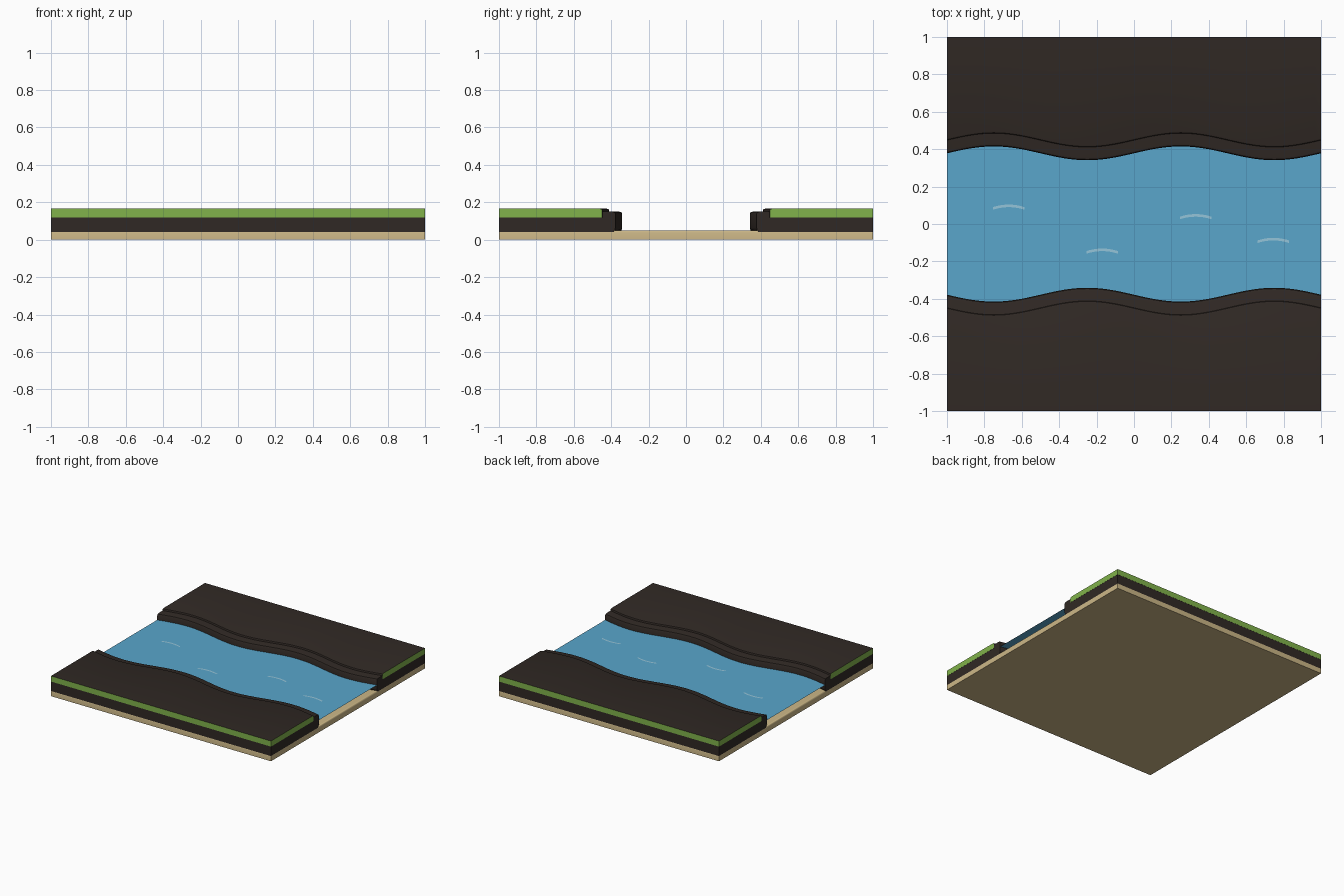
import bpy, bmesh, math

if "Cube" in bpy.data.objects:
    bpy.data.objects.remove(bpy.data.objects["Cube"])


def mat(name, rgb):
    m = bpy.data.materials.new(name)
    m.diffuse_color = (*rgb, 1)
    m.use_nodes = True
    m.node_tree.nodes["Principled BSDF"].inputs["Base Color"].default_value = m.diffuse_color
    return m


SAND = mat("sand", (0.60, 0.47, 0.24))
SOIL = mat("soil", (0.030, 0.022, 0.018))
GRASS = mat("grass", (0.22, 0.45, 0.07))
WATER = mat("water", (0.10, 0.38, 0.60))
FOAM = mat("foam", (0.30, 0.56, 0.70))


def finish(name, bm, mats, smooth=True):
    bmesh.ops.recalc_face_normals(bm, faces=bm.faces)
    me = bpy.data.meshes.new(name)
    bm.to_mesh(me)
    bm.free()
    ob = bpy.data.objects.new(name, me)
    bpy.context.collection.objects.link(ob)
    for m in mats:
        me.materials.append(m)
    if smooth:
        bpy.ops.object.select_all(action='DESELECT')
        ob.select_set(True)
        bpy.context.view_layer.objects.active = ob
        bpy.ops.object.shade_smooth_by_angle(angle=math.radians(40))
    return ob


def wave(x):
    return 0.378 + 0.037 * math.sin(2 * math.pi * x)


def loft(name, profile, side, half, mats, end_mat=0, outer_mat=0, steps=64):
    """Sweep a (kind, y, z) section along x; 'w' points follow the shoreline."""
    bm = bmesh.new()
    rings = []
    for i in range(steps + 1):
        x = -half + 2 * half * i / steps
        rings.append([bm.verts.new((x, side * (y + (wave(x) if k == 'w' else 0)), z))
                      for k, y, z in profile])
    n = len(profile)
    for a, b in zip(rings, rings[1:]):
        for j in range(n):
            k = (j + 1) % n
            f = bm.faces.new((a[j], a[k], b[k], b[j]))
            f.material_index = outer_mat if j == 0 else 0
    for r in (rings[0], rings[-1]):
        bm.faces.new(r).material_index = end_mat
    return finish(name, bm, mats)


# Sand bed with rounded edges
bm = bmesh.new()
bmesh.ops.create_cube(bm, size=1)
for v in bm.verts:
    v.co = (v.co.x * 2, v.co.y * 2, (v.co.z + 0.5) * 0.05)
top = [e for e in bm.edges if all(v.co.z > 0.04 for v in e.verts)]
bmesh.ops.bevel(bm, geom=top, offset=0.012, segments=3, profile=0.5, affect='EDGES')
finish("sand_bed", bm, [SAND])

# Soil banks and turf layers on both sides of the river
for side, label in ((1, "back"), (-1, "front")):
    soil = [('c', 0.999, 0.035), ('c', 0.999, 0.15), ('w', 0.016, 0.15),
            ('w', 0.005, 0.147), ('w', 0, 0.138), ('w', 0, 0.065),
            ('w', 0.003, 0.052), ('w', 0.008, 0.048), ('w', 0.008, 0.035)]
    loft(label + "_soil_bank", soil, side, 0.999, [SOIL])
    turf = [('c', 1, 0.12), ('c', 1, 0.166), ('w', 0.082, 0.166),
            ('w', 0.073, 0.163), ('w', 0.07, 0.155), ('w', 0.07, 0.12)]
    loft(label + "_turf", turf, side, 1, [SOIL, GRASS], 1, 1)

# Water sheet following both shorelines
bm = bmesh.new()
prev = None
for i in range(65):
    x = -1 + i / 32
    w = wave(x) + 0.004
    cur = [bm.verts.new((x, -w, 0.1)), bm.verts.new((x, w, 0.1))]
    if prev:
        bm.faces.new((prev[0], cur[0], cur[1], prev[1]))
    prev = cur
finish("water", bm, [WATER], False)

# Curved ripple strips lying on the water
for n, (cx, cy) in enumerate(((-0.67, 0.077), (0.33, 0.026), (-0.17, -0.158), (0.745, -0.101))):
    bm = bmesh.new()
    prev = None
    for i in range(13):
        t = -1 + i / 6
        y = cy + 0.014 * (1 - t * t)
        cur = [bm.verts.new((cx + 0.085 * t, y - 0.001, 0.103)),
               bm.verts.new((cx + 0.085 * t, y + 0.013, 0.103))]
        if prev:
            bm.faces.new((prev[0], cur[0], cur[1], prev[1]))
        prev = cur
    finish(f"ripple_{n + 1}", bm, [FOAM], False)
